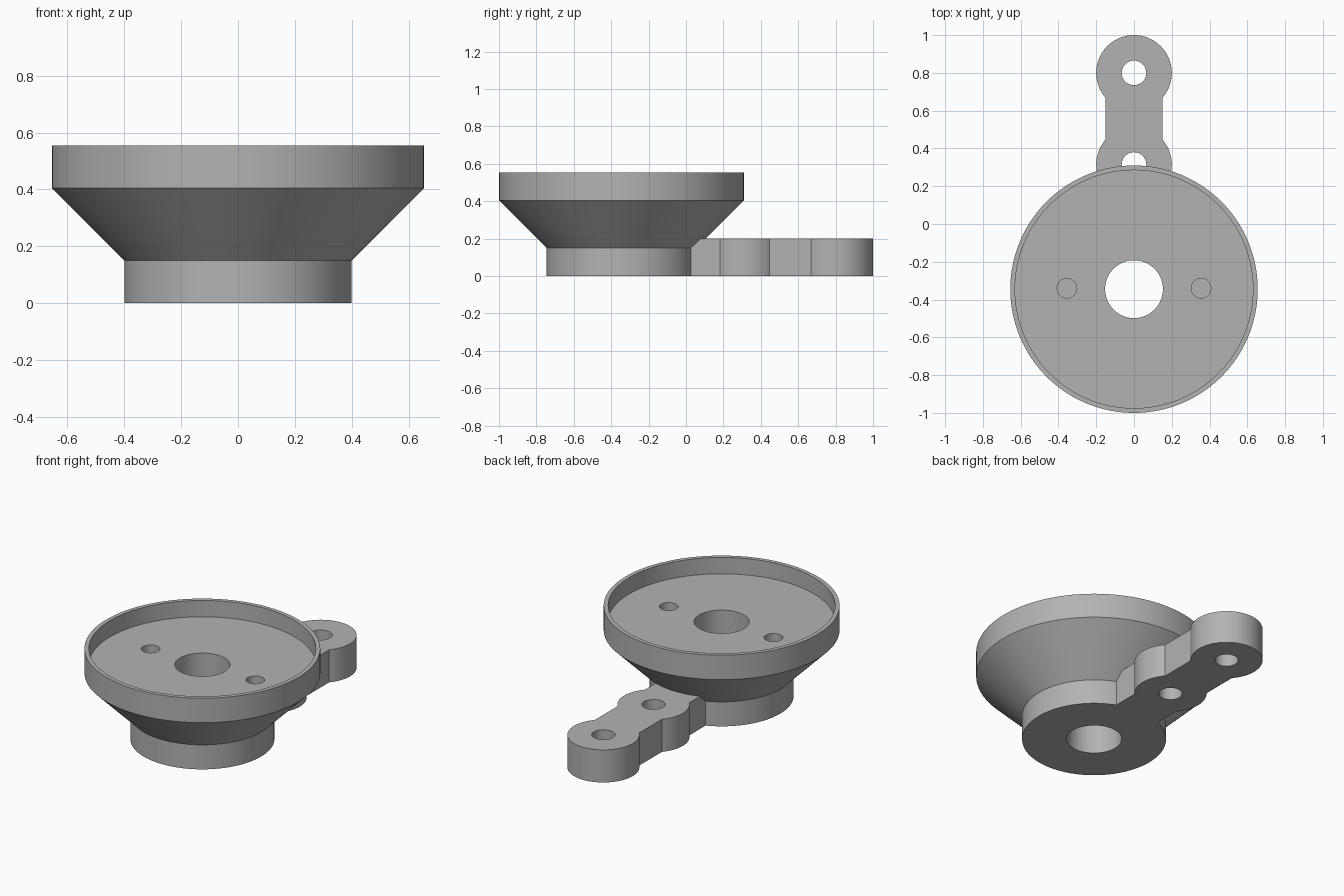
import bpy, bmesh, math
from math import sin, cos, pi

cube = bpy.data.objects.get("Cube")
if cube:
    bpy.data.objects.remove(cube, do_unlink=True)

grey = bpy.data.materials.new("plain grey")
grey.use_nodes = True
grey.diffuse_color = (0.45, 0.45, 0.45, 1)
grey.node_tree.nodes["Principled BSDF"].inputs["Base Color"].default_value = grey.diffuse_color

CUP_Y = -0.345
LUGS = (0.315, 0.80)
LUG_R, NECK, ARM_H = 0.2, 0.15, 0.2


def finish(name, bm):
    bmesh.ops.recalc_face_normals(bm, faces=bm.faces)
    mesh = bpy.data.meshes.new(name)
    bm.to_mesh(mesh)
    bm.free()
    mesh.materials.append(grey)
    ob = bpy.data.objects.new(name, mesh)
    bpy.context.collection.objects.link(ob)
    return ob


def lathe(name, profile, y, steps=128):
    bm = bmesh.new()
    rings = [[bm.verts.new((r * cos(2 * pi * i / steps), y + r * sin(2 * pi * i / steps), z))
              for i in range(steps)] for r, z in profile]
    for a, b in zip(rings, rings[1:] + rings[:1]):
        for i in range(steps):
            j = (i + 1) % steps
            bm.faces.new((a[i], a[j], b[j], b[i]))
    return finish(name, bm)


def prism(name, outline, z0, z1):
    bm = bmesh.new()
    face = bm.faces.new([bm.verts.new((x, y, z0)) for x, y in outline])
    top = bmesh.ops.extrude_face_region(bm, geom=[face])["geom"]
    bmesh.ops.translate(bm, vec=(0, 0, z1 - z0),
                        verts=[v for v in top if isinstance(v, bmesh.types.BMVert)])
    return finish(name, bm)


def arc(y, r, start, end, steps):
    return [(r * cos(start + (end - start) * i / steps), y + r * sin(start + (end - start) * i / steps))
            for i in range(steps + 1)]


def combine(target, tool, operation):
    mod = target.modifiers.new(operation, 'BOOLEAN')
    mod.operation, mod.solver, mod.object = operation, 'EXACT', tool
    bpy.context.view_layer.objects.active = target
    bpy.ops.object.modifier_apply(modifier=mod.name)
    bpy.data.objects.remove(tool, do_unlink=True)


def drill(target, x, y, r, z0, z1):
    hole = arc(y, r, 0, 2 * pi, 48)[:-1]
    combine(target, prism("drill", [(px + x, py) for px, py in hole], z0, z1), 'DIFFERENCE')


# Flared cup with a shallow rim and a central bore
cup = lathe("flared_cup_with_arm", [(0.153, 0), (0.4, 0), (0.4, 0.15), (0.655, 0.405),
                                    (0.655, 0.555), (0.63, 0.555), (0.63, 0.455),
                                    (0.153, 0.455)], CUP_Y)

# Arm: one half of the outline, mirrored, with two round lugs along a neck
a = math.acos(NECK / LUG_R)
half = ([(NECK, -0.1)] + arc(LUGS[0], LUG_R, -a, a, 24)
        + arc(LUGS[1], LUG_R, -a, pi / 2, 40))
arm = prism("arm", half + [(-x, y) for x, y in reversed(half[:-1])], 0, ARM_H)
for y in LUGS:
    drill(arm, 0, y, 0.065, -0.1, ARM_H + 0.1)
combine(cup, arm, 'UNION')

# Blind screw holes in the cup floor
for x in (-0.355, 0.355):
    drill(cup, x, CUP_Y + 0.005, 0.052, 0.255, 0.5)

bpy.ops.object.select_all(action='DESELECT')
cup.select_set(True)
bpy.context.view_layer.objects.active = cup
bpy.ops.object.shade_smooth_by_angle(angle=math.radians(25))
